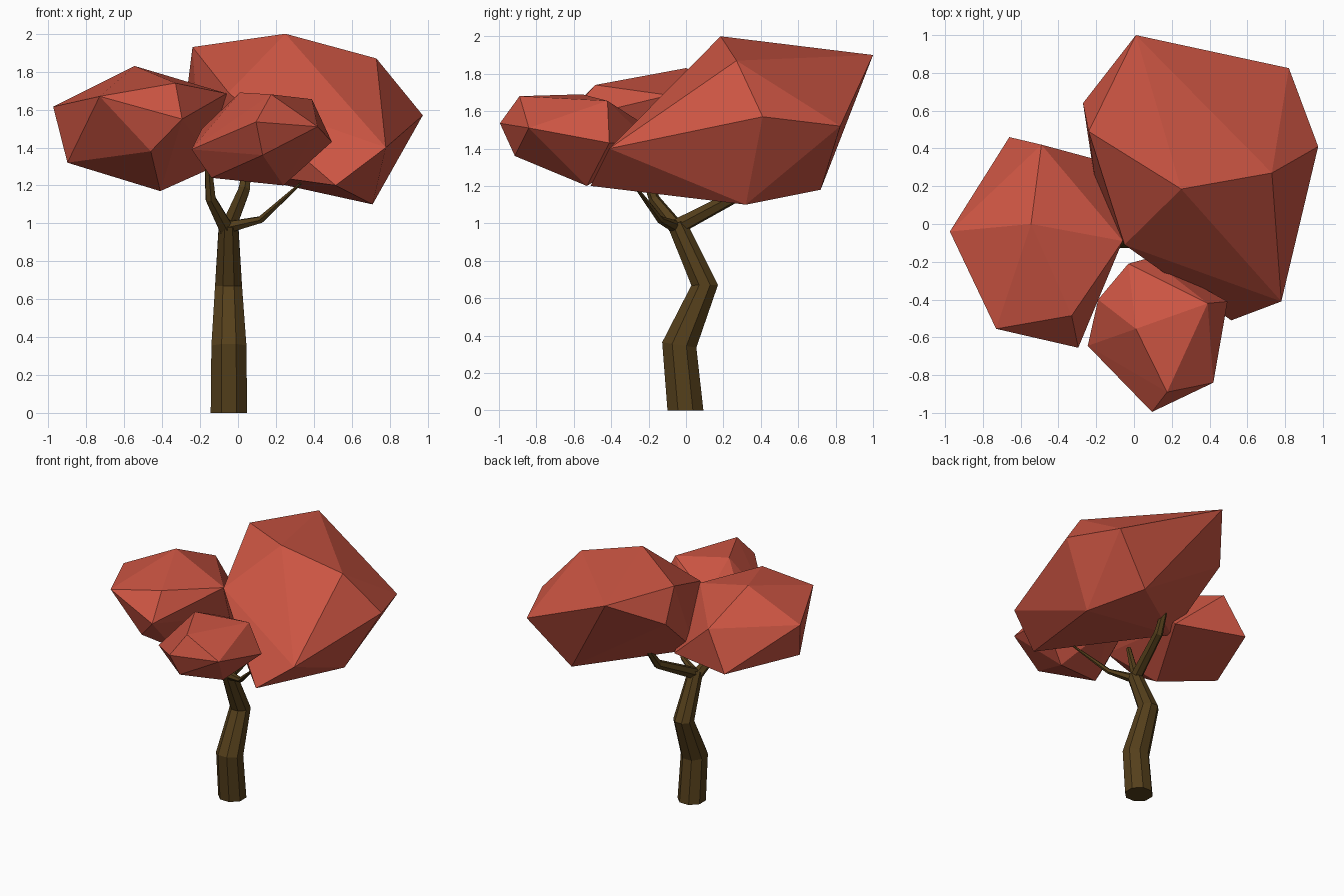
import bpy, bmesh, math
from mathutils import Vector

if "Cube" in bpy.data.objects:
    bpy.data.objects.remove(bpy.data.objects["Cube"])


def material(name, color):
    m = bpy.data.materials.new(name)
    m.diffuse_color = color
    m.use_nodes = True
    m.node_tree.nodes["Principled BSDF"].inputs["Base Color"].default_value = m.diffuse_color
    return m


red = material("red_leaves", (0.60, 0.09, 0.055, 1))
brown = material("brown_bark", (0.09, 0.05, 0.011, 1))


def finish(bm, name, mat):
    bmesh.ops.recalc_face_normals(bm, faces=bm.faces)
    mesh = bpy.data.meshes.new(name)
    bm.to_mesh(mesh)
    bm.free()
    mesh.materials.append(mat)
    obj = bpy.data.objects.new(name, mesh)
    bpy.context.collection.objects.link(obj)
    return obj


def leaf_clump(name, points):
    """Faceted boulder-like clump: hull of a stretched, low-poly ball."""
    bm = bmesh.new()
    for p in points:
        bm.verts.new(p)
    res = bmesh.ops.convex_hull(bm, input=bm.verts)
    bmesh.ops.delete(bm, geom=list({g for g in res["geom_interior"]
                                    if isinstance(g, bmesh.types.BMVert)}), context='VERTS')
    return finish(bm, name, red)


def limb(name, path, sides):
    """Tapered tube; path holds (x, y, z, radius), rings follow the bend."""
    bm = bmesh.new()
    pts = [Vector(p[:3]) for p in path]
    rings = []
    for i, p in enumerate(pts):
        d = (pts[min(i + 1, len(pts) - 1)] - pts[max(i - 1, 0)]).normalized()
        if path[i][2] == 0:
            d = Vector((0, 0, 1))
        u = Vector((0, 1, 0)).cross(d).normalized()
        v = d.cross(u)
        ring = []
        for k in range(sides):
            a = 2 * math.pi * (k + 0.5) / sides
            ring.append(bm.verts.new(p + path[i][3] * (u * math.cos(a) + v * math.sin(a))))
        rings.append(ring)
    for r0, r1 in zip(rings, rings[1:]):
        for k in range(sides):
            n = (k + 1) % sides
            bm.faces.new((r0[k], r0[n], r1[n], r1[k]))
    bm.faces.new(rings[0])
    bm.faces.new(rings[-1])
    return finish(bm, name, brown)


# Trunk and branches
limb("trunk", [(-.048, -.003, 0, .104), (-.048, -.036, .35, .1),
               (-.05, .1, .67, .077), (-.05, -.05, 1.0, .055)], 8)
limb("left_branch", [(-.05, -.03, .95, .045), (-.145, -.17, 1.13, .03),
                     (-.16, -.25, 1.36, .018)], 6)
limb("back_branch", [(-.05, -.05, .98, .045), (.03, .31, 1.17, .034),
                     (.06, .44, 1.37, .018)], 6)
limb("right_branch", [(-.05, -.05, .98, .035), (.12, -.14, 1.02, .02),
                      (.33, -.28, 1.21, .008)], 6)

# Leaf clumps
leaf_clump("large_clump", [
    (.25, .185, 2.0), (.73, .27, 1.87), (.975, .41, 1.57), (.78, -.41, 1.40),
    (.01, 1.0, 1.9), (.82, .825, 1.52), (.71, .32, 1.10), (.515, -.51, 1.20),
    (-.24, .49, 1.93), (-.27, .64, 1.69), (-.05, -.11, 1.69), (.5, .72, 1.18),
    (-.2, .18, 1.30)])
leaf_clump("left_clump", [
    (-.545, 0, 1.83), (-.975, -.04, 1.615), (-.73, -.555, 1.67), (-.33, -.485, 1.74),
    (-.295, -.655, 1.55), (-.06, -.09, 1.685), (-.49, .42, 1.63), (-.66, .46, 1.33),
    (-.12, .32, 1.30), (-.46, -.55, 1.38), (-.9, -.14, 1.32), (-.41, -.23, 1.17)])
leaf_clump("front_clump", [
    (.01, -.555, 1.69), (.175, -.89, 1.68), (.39, -.42, 1.655), (.095, -.995, 1.535),
    (.42, -.84, 1.51), (.495, -.41, 1.43), (.13, -.915, 1.36), (.24, -.53, 1.20),
    (-.14, -.6, 1.24), (-.245, -.645, 1.39), (-.19, -.4, 1.5), (-.03, -.21, 1.52),
    (.08, -.18, 1.42)])
